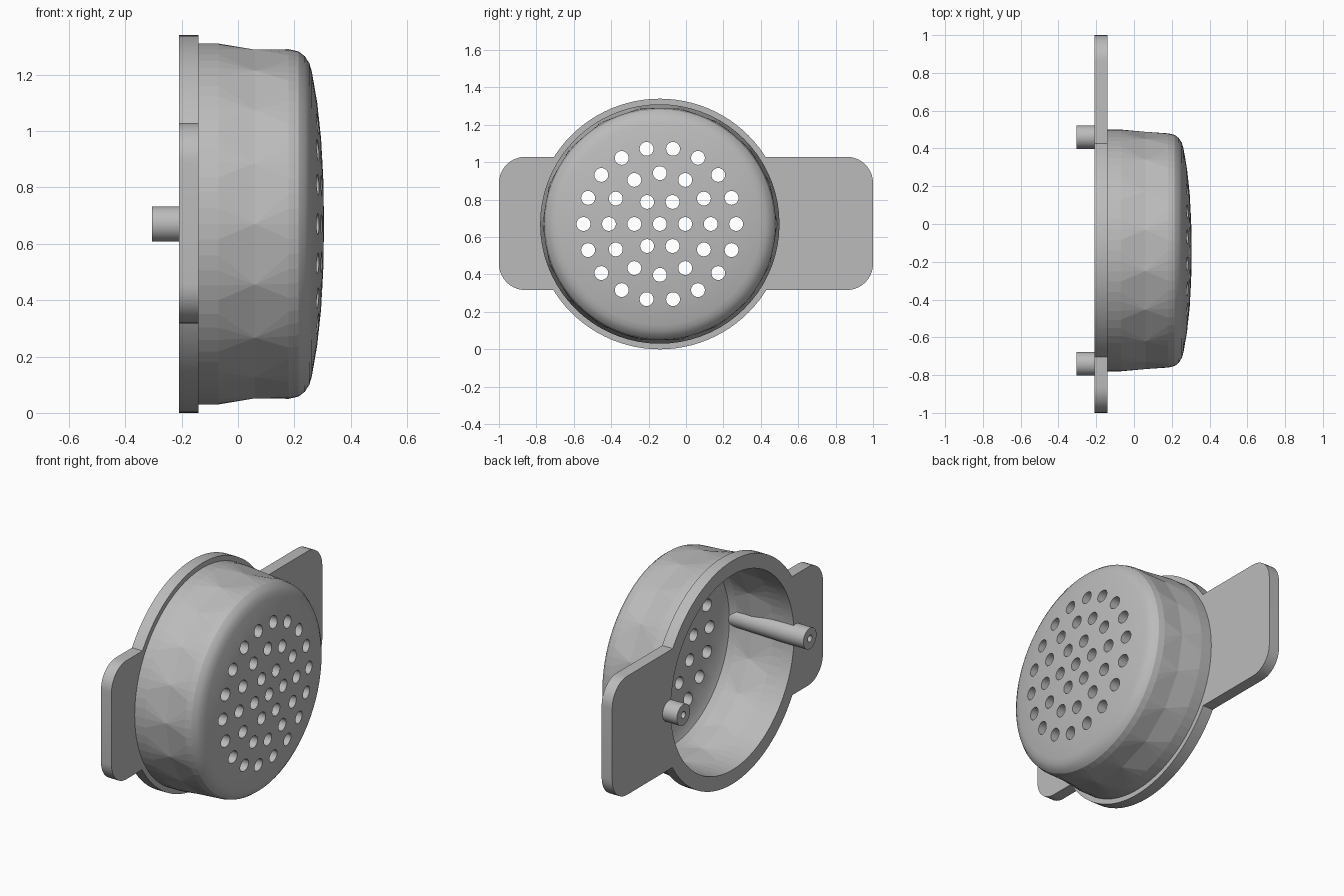
import bpy, bmesh, math
from mathutils import Matrix, Vector

cube = bpy.data.objects.get("Cube")
if cube:
    bpy.data.objects.remove(cube, do_unlink=True)

CY, CZ, SEG = -0.14, 0.67, 72
BACK, FRONT = -0.21, -0.14        # mounting plate depth range

grey = bpy.data.materials.new("plain grey")
grey.use_nodes = True
grey.diffuse_color = (0.5, 0.5, 0.5, 1)
grey.node_tree.nodes["Principled BSDF"].inputs["Base Color"].default_value = (0.5, 0.5, 0.5, 1)


def finish(bm, name):
    bmesh.ops.recalc_face_normals(bm, faces=bm.faces)
    mesh = bpy.data.meshes.new(name)
    bm.to_mesh(mesh)
    bm.free()
    mesh.materials.append(grey)
    obj = bpy.data.objects.new(name, mesh)
    bpy.context.collection.objects.link(obj)
    return obj


def add_rod(bm, x0, x1, y, z, r0, r1=None, sides=32):
    """Cylinder or cone lying along x."""
    place = Matrix.Translation(((x0 + x1) / 2, y, z)) @ Matrix.Rotation(math.pi / 2, 4, "Y")
    bmesh.ops.create_cone(bm, cap_ends=True, segments=sides, radius1=r0,
                          radius2=r0 if r1 is None else r1, depth=x1 - x0, matrix=place)


def rod(name, *args, **kw):
    bm = bmesh.new()
    add_rod(bm, *args, **kw)
    return finish(bm, name)


def boolean(obj, tool, operation):
    mod = obj.modifiers.new("cut", "BOOLEAN")
    mod.operation, mod.solver, mod.object = operation, "EXACT", tool
    bpy.context.view_layer.objects.active = obj
    bpy.ops.object.modifier_apply(modifier=mod.name)


def discard(*objs):
    for o in objs:
        bpy.data.objects.remove(o, do_unlink=True)


def smooth(obj, angle):
    bpy.ops.object.select_all(action="DESELECT")
    obj.select_set(True)
    bpy.context.view_layer.objects.active = obj
    bpy.ops.object.shade_smooth_by_angle(angle=math.radians(angle))


# Cup shell: lathe profile (x, radius, points around)
outer = [(0.305, 0, 1), (0.303, 0.15, SEG), (0.295, 0.3, SEG), (0.281, 0.43, SEG),
         (0.262, 0.54, SEG), (0.253, 0.57, SEG), (0.237, 0.595, SEG), (0.215, 0.612, SEG),
         (0.18, 0.62, SEG), (0.06, 0.628, 18), (-0.07, 0.64, SEG), (FRONT, 0.64, SEG)]
inner = [(FRONT, 0.585, SEG), (-0.07, 0.585, SEG), (0.06, 0.575, 18), (0.16, 0.57, SEG),
         (0.195, 0.55, SEG), (0.213, 0.51, SEG), (0.235, 0.35, SEG), (0.25, 0, 1)]


def ring(bm, x, r, count):
    verts = []
    for k in range(count):
        a = math.tau * k / count
        verts.append(bm.verts.new((x, CY + r * math.cos(a), CZ + r * math.sin(a))))
    step = SEG // count           # coarse rings repeat points, giving fans
    return [verts[((i + step // 2) // step) % count] for i in range(SEG)]


bm = bmesh.new()
rings = [ring(bm, *p) for p in outer + inner]
for a, b in zip(rings, rings[1:]):
    for i in range(SEG):
        j = (i + 1) % SEG
        corners = list(dict.fromkeys((a[i], a[j], b[j], b[i])))
        if len(corners) > 2:
            bm.faces.new(corners)
cup = finish(bm, "perforated_cup")

# Sound holes in concentric rings
bm = bmesh.new()
for n in range(4):
    for k in range(max(1, 6 * n)):
        a = math.tau * k / max(1, 6 * n)
        add_rod(bm, 0.15, 0.4, CY + 0.136 * n * math.cos(a),
                CZ + 0.136 * n * math.sin(a), 0.037, sides=24)
drills = finish(bm, "hole_cutters")
boolean(cup, drills, "DIFFERENCE")
discard(drills)
smooth(cup, 30)
centre = Vector((0, CY, CZ))
for p in cup.data.polygons:       # facetted side wall
    off = p.center - centre
    if abs(p.normal.x) < 0.3 and math.hypot(off.y, off.z) > 0.5:
        p.use_smooth = False

# Mounting plate: rounded rectangle joined with a round flange
bm = bmesh.new()
outline = []
half_z, mid_z, corner = 0.356, 0.673, 0.14
for q, (sy, sz) in enumerate([(1, 1), (-1, 1), (-1, -1), (1, -1)]):
    for k in range(11):
        a = math.pi / 2 * (q + k / 10)
        outline.append(bm.verts.new((BACK, sy * (1 - corner) + corner * math.cos(a),
                                     mid_z + sz * (half_z - corner) + corner * math.sin(a))))
face = bm.faces.new(outline)
grown = bmesh.ops.extrude_face_region(bm, geom=[face])["geom"]
bmesh.ops.translate(bm, vec=(FRONT - BACK, 0, 0),
                    verts=[g for g in grown if isinstance(g, bmesh.types.BMVert)])
plate = finish(bm, "mounting_plate")
flange = rod("flange", BACK, FRONT, CY, CZ, 0.67, sides=96)
opening = rod("opening_cutter", -0.4, 0.1, CY, CZ, 0.585, sides=SEG)
boolean(plate, flange, "UNION")
boolean(plate, opening, "DIFFERENCE")
discard(flange, opening)
smooth(plate, 30)

# Pins: full round behind the plate, trimmed to the wall inside the cup
for side, name in ((1, "left"), (-1, "right")):
    y = CY + side * 0.6
    tip = rod("pin_tip_" + name, -0.305, FRONT - 0.005, y, CZ, 0.0625)
    shaft = rod("pin_shaft_" + name, FRONT - 0.005, 0.23, y, CZ, 0.0625, 0.055)
    bore = rod("bore_cutter", -0.4, 0.0, y, CZ, 0.02, sides=20)
    limit = rod("wall_limit", -0.3, 0.3, CY, CZ, 0.61, 0.59, sides=SEG)
    boolean(shaft, limit, "INTERSECT")
    for part in (tip, shaft):
        boolean(part, bore, "DIFFERENCE")
        smooth(part, 30)
    discard(bore, limit)
